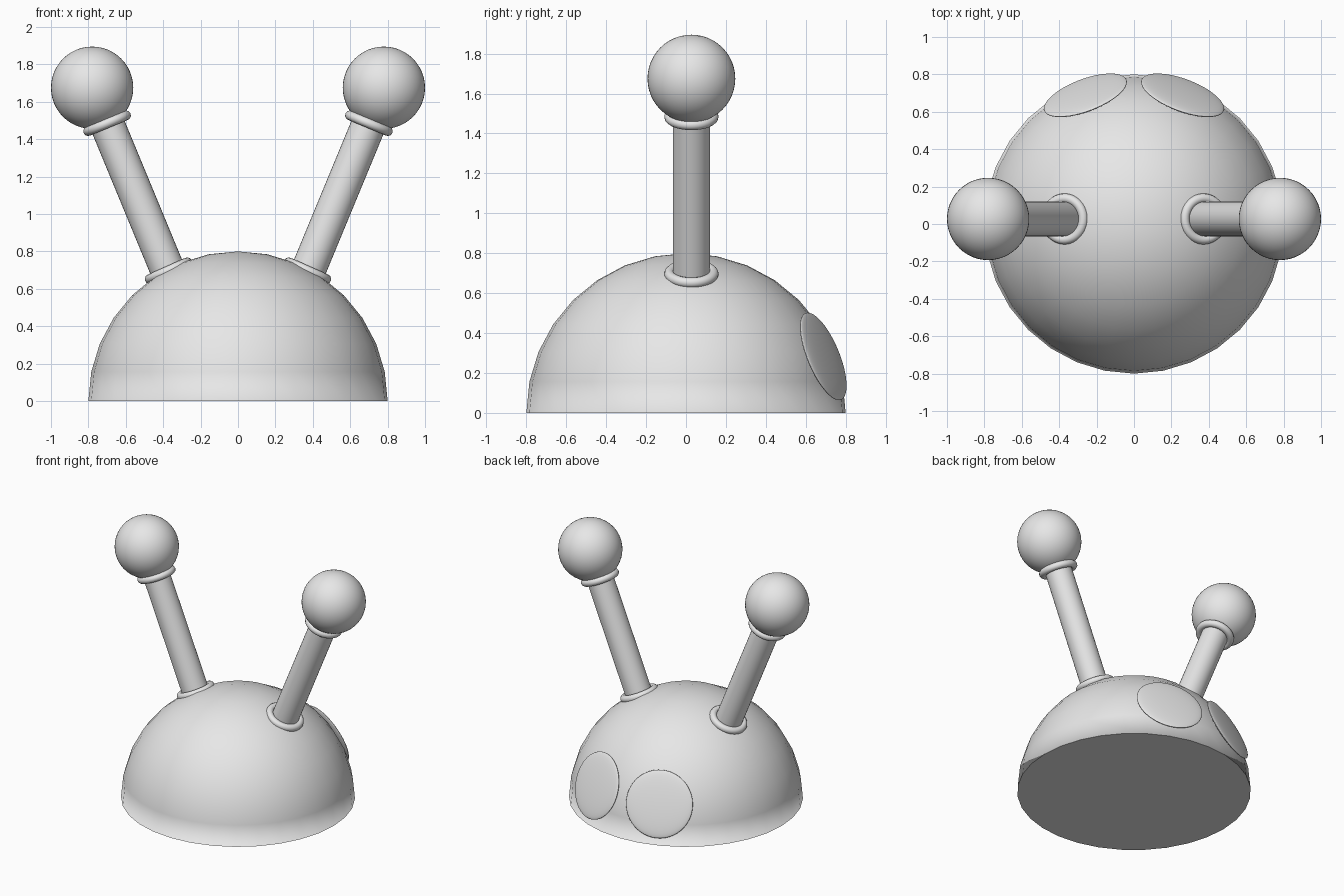
import bpy, bmesh, math
from mathutils import Vector, Matrix

cube = bpy.data.objects.get("Cube")
if cube:
    bpy.data.objects.remove(cube, do_unlink=True)

# One grey for every part
grey = bpy.data.materials.new("light_grey")
grey.use_nodes = True
COLOUR = (0.8, 0.8, 0.8, 1)
grey.diffuse_color = COLOUR
grey.node_tree.nodes["Principled BSDF"].inputs["Base Color"].default_value = COLOUR


def finish(name):
    """Name the active object, give it the grey and smooth it."""
    ob = bpy.context.object
    ob.name = name
    ob.data.materials.append(grey)
    bpy.ops.object.shade_smooth()
    return ob


def facing(direction):
    return Vector(direction).to_track_quat('Z', 'Y').to_euler()


# Head dome: upper half of a sphere with a closed underside
bpy.ops.mesh.primitive_uv_sphere_add(segments=32, ring_count=16, radius=0.8)
dome = finish("head_dome")
bm = bmesh.new()
bm.from_mesh(dome.data)
bmesh.ops.bisect_plane(bm, geom=bm.verts[:] + bm.edges[:] + bm.faces[:],
                       plane_co=(0, 0, 0), plane_no=(0, 0, -1), clear_outer=True)
rim = [e for e in bm.edges if e.is_boundary]
cap = bmesh.ops.contextual_create(bm, geom=rim)["faces"]
for f in cap:
    f.smooth = True
bmesh.ops.recalc_face_normals(bm, faces=bm.faces[:])
bm.to_mesh(dome.data)
bm.free()

Y = 0.027
for side, s in (("left", 1), ("right", -1)):
    base = Vector((s * 0.36, Y, 0.66))
    tip = Vector((s * 0.78, Y, 1.675))
    axis = tip - base

    # Antenna stalk
    bpy.ops.mesh.primitive_cylinder_add(vertices=32, radius=0.093, depth=axis.length,
                                        location=(base + tip) / 2, rotation=facing(axis))
    finish(side + "_antenna_stalk")
    bpy.ops.object.shade_smooth_by_angle()

    # Antenna ball
    bpy.ops.mesh.primitive_uv_sphere_add(segments=48, ring_count=24, radius=0.22, location=tip)
    finish(side + "_antenna_ball")

    # Collars at both ends of the stalk
    for part, x, z, tilt in (("base", 0.372, 0.697, 24), ("top", 0.70, 1.485, 22.5)):
        bpy.ops.mesh.primitive_torus_add(major_radius=0.11, minor_radius=0.026,
                                         major_segments=48, minor_segments=12,
                                         location=(s * x, Y, z),
                                         rotation=(0, s * math.radians(tilt), 0))
        finish(f"{side}_antenna_{part}_collar")

    # Eye: thin lens lying on the back of the dome
    spot = Vector((s * 0.26, 0.688, 0.283))
    bpy.ops.mesh.primitive_uv_sphere_add(segments=48, ring_count=24, radius=1,
                                         location=spot, rotation=facing(spot))
    eye = finish(side + "_eye")
    eye.scale = (0.235, 0.235, 0.025)
